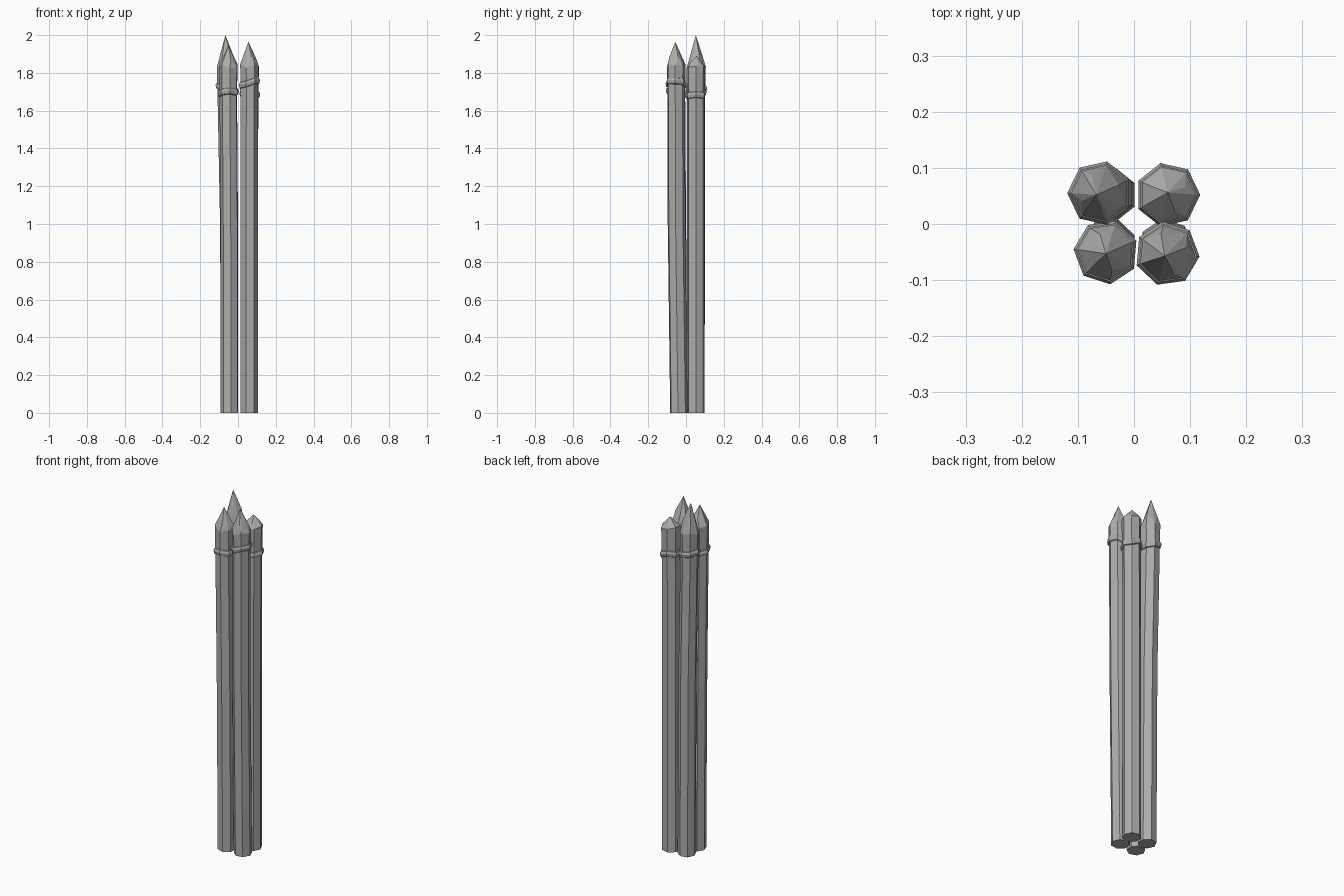
import bpy, bmesh, math, random
from mathutils import Vector

if "Cube" in bpy.data.objects:
    bpy.data.objects.remove(bpy.data.objects["Cube"])

random.seed(4)
SIDES = 7

wood = bpy.data.materials.new("weathered_grey")
wood.diffuse_color = (0.42, 0.42, 0.42, 1)
wood.use_nodes = True
wood.node_tree.nodes["Principled BSDF"].inputs["Base Color"].default_value = wood.diffuse_color


def finish(name, bm):
    bmesh.ops.recalc_face_normals(bm, faces=bm.faces)
    me = bpy.data.meshes.new(name)
    bm.to_mesh(me)
    bm.free()
    me.materials.append(wood)
    ob = bpy.data.objects.new(name, me)
    bpy.context.collection.objects.link(ob)


def ring_points(cx, cy, z, r, phase, tilt=(0, 0), jitter=0.0):
    pts = []
    for i in range(SIDES):
        a = phase + math.tau * i / SIDES
        dx, dy = r * math.cos(a), r * math.sin(a)
        dz = tilt[0] * dx + tilt[1] * dy + random.uniform(-jitter, jitter)
        pts.append(Vector((cx + dx, cy + dy, z + dz)))
    return pts


def loft(bm, rings, closed=False):
    rows = [[bm.verts.new(p) for p in r] for r in rings]
    pairs = list(zip(rows, rows[1:])) + ([(rows[-1], rows[0])] if closed else [])
    for a, b in pairs:
        for i in range(SIDES):
            j = (i + 1) % SIDES
            bm.faces.new((a[i], a[j], b[j], b[i]))
    return rows


def stake(side, foot, mid, head, tip, collar_z, tilt, phase):
    ph = math.radians(phase)
    # slightly bent shaft, closed at the foot
    shoulder = ring_points(head[0], head[1], 1.835, 0.051, ph, jitter=0.012)
    bm = bmesh.new()
    rows = loft(bm, [
        ring_points(*foot, 0, 0.048, ph),
        ring_points(*mid, 1.0, 0.048, ph),
        ring_points(*head, collar_z, 0.048, ph),
        shoulder])
    bm.faces.new(rows[0])
    finish(side + "_shaft", bm)

    # roughly hewn point
    bm = bmesh.new()
    cuts = []
    for i in range(4):
        a = ph + 0.4 + math.tau * i / 4
        r = random.uniform(0.032, 0.037)
        z = 1.835 + (tip[2] - 1.835) * random.uniform(0.32, 0.4)
        cuts.append(Vector((head[0] + r * math.cos(a), head[1] + r * math.sin(a), z)))
    for p in shoulder + cuts + [Vector(tip)]:
        bm.verts.new(p)
    bmesh.ops.convex_hull(bm, input=bm.verts)
    finish(side + "_point", bm)

    # thin tilted binding with a ridged outer edge
    bm = bmesh.new()
    wobble = [random.uniform(-0.008, 0.008) for _ in range(SIDES)]
    rings = []
    for r, dz in ((0.046, -0.018), (0.054, -0.014), (0.058, 0.002), (0.053, 0.015), (0.046, 0.018)):
        pts = ring_points(*head, collar_z + dz, r, ph, tilt)
        for p, w in zip(pts, wobble):
            p.z += w
        rings.append(pts)
    loft(bm, rings, closed=True)
    finish(side + "_binding", bm)


stake("back_left", (-0.042, 0.052), (-0.047, 0.053), (-0.061, 0.055), (-0.067, 0.052, 2.0), 1.715, (-0.2, 0.1), 180)
stake("front_left", (-0.044, -0.037), (-0.045, -0.045), (-0.050, -0.050), (-0.050, -0.053, 1.945), 1.695, (0.0, -0.1), 175)
stake("front_right", (0.057, -0.038), (0.057, -0.051), (0.059, -0.053), (0.055, -0.057, 1.965), 1.745, (0.25, 0.0), -5)
stake("back_right", (0.057, 0.052), (0.057, 0.052), (0.060, 0.052), (0.060, 0.056, 1.89), 1.685, (-0.1, 0.1), 0)
